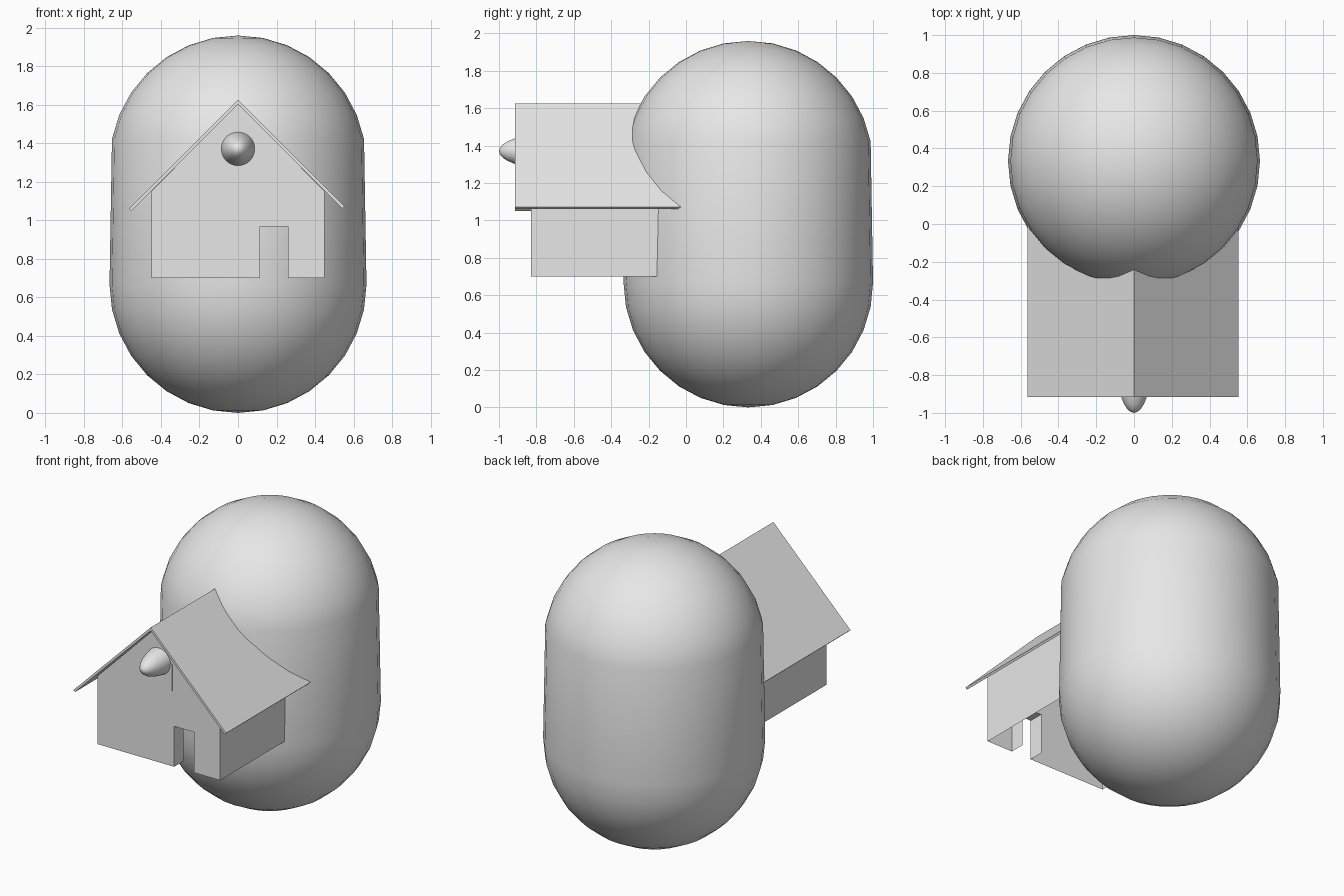
import bpy
import bmesh
from math import sin, cos, pi

default = bpy.data.objects.get("Cube")
if default:
    bpy.data.objects.remove(default, do_unlink=True)

# Single plain grey
grey = bpy.data.materials.new("plain grey")
grey.diffuse_color = (0.8, 0.8, 0.8, 1)
grey.use_nodes = True
grey.node_tree.nodes["Principled BSDF"].inputs["Base Color"].default_value = (0.8, 0.8, 0.8, 1)


def finish(name, bm, smooth=False, closed=True):
    if closed:
        bmesh.ops.recalc_face_normals(bm, faces=bm.faces)
    for f in bm.faces:
        f.smooth = smooth
    mesh = bpy.data.meshes.new(name)
    bm.to_mesh(mesh)
    bm.free()
    mesh.materials.append(grey)
    obj = bpy.data.objects.new(name, mesh)
    bpy.context.collection.objects.link(obj)
    return obj


def prism(name, outline, y0, y1):
    """Extrude an (x, z) outline from y0 to y1."""
    bm = bmesh.new()
    face = bm.faces.new([bm.verts.new((x, y0, z)) for x, z in outline])
    new = bmesh.ops.extrude_face_region(bm, geom=[face])["geom"]
    verts = [v for v in new if isinstance(v, bmesh.types.BMVert)]
    bmesh.ops.translate(bm, verts=verts, vec=(0, y1 - y0, 0))
    return finish(name, bm)


# Capsule body: a sphere whose upper rings are lifted above the equator
RADIUS, LIFT, BODY_Y = 0.667, 0.625, 0.333
bm = bmesh.new()
bmesh.ops.create_uvsphere(bm, u_segments=32, v_segments=16, radius=RADIUS)
for v in bm.verts:
    if v.co.z > 0.01:
        v.co.z += LIFT
    v.co.y += BODY_Y
    v.co.z += RADIUS
finish("capsule_body", bm, smooth=True)

# House walls: open shell, with the doorway turned inward
WALL_X, FRONT, BACK = 0.45, -0.83, 0.0
BASE, EAVE, APEX = 0.70, 1.15, 1.603
door = [(0.113, BASE), (0.113, 0.968), (0.26, 0.968), (0.26, BASE)]
outline = [(-WALL_X, BASE)] + door + [(WALL_X, BASE), (WALL_X, EAVE), (0, APEX), (-WALL_X, EAVE)]
bm = bmesh.new()
front = [bm.verts.new((x, FRONT, z)) for x, z in outline]
bm.faces.new(front)


def sweep_back(a, b, y):
    back = [bm.verts.new((v.co.x, y, v.co.z)) for v in (a, b)]
    bm.faces.new((b, a, back[0], back[1]))


for i in (1, 2, 3):                       # door jambs and lintel
    sweep_back(front[i], front[i + 1], FRONT + 0.1)
sweep_back(front[5], front[6], BACK)      # left side wall
sweep_back(front[8], front[0], BACK)      # right side wall
finish("house_walls", bm, closed=False)

# Roof: two square-ended 45 degree slabs meeting at the ridge
RIDGE, T = 1.625, 0.011
for name, s, reach in (("roof_left", 1, 0.553), ("roof_right", -1, 0.565)):
    slab = [(0, RIDGE), (s * reach, RIDGE - reach),
            (s * (reach - T), RIDGE - reach - T), (-s * T, RIDGE - T)]
    prism(name, slab, -0.915, 0.1)

# Window plate on the gable
prism("window_plate", [(-0.1, 1.2), (0.1, 1.2), (0.1, 1.375), (-0.1, 1.375)], FRONT - 0.004, FRONT + 0.002)

# Long egg-shaped knob poking out of the window
bm = bmesh.new()
bmesh.ops.create_uvsphere(bm, u_segments=32, v_segments=16, radius=1)
for v in bm.verts:
    x, y, z = v.co
    v.co = (0.095 * x, -0.72 - 0.28 * z, 1.37 + 0.095 * y)
finish("window_knob", bm, smooth=True)
